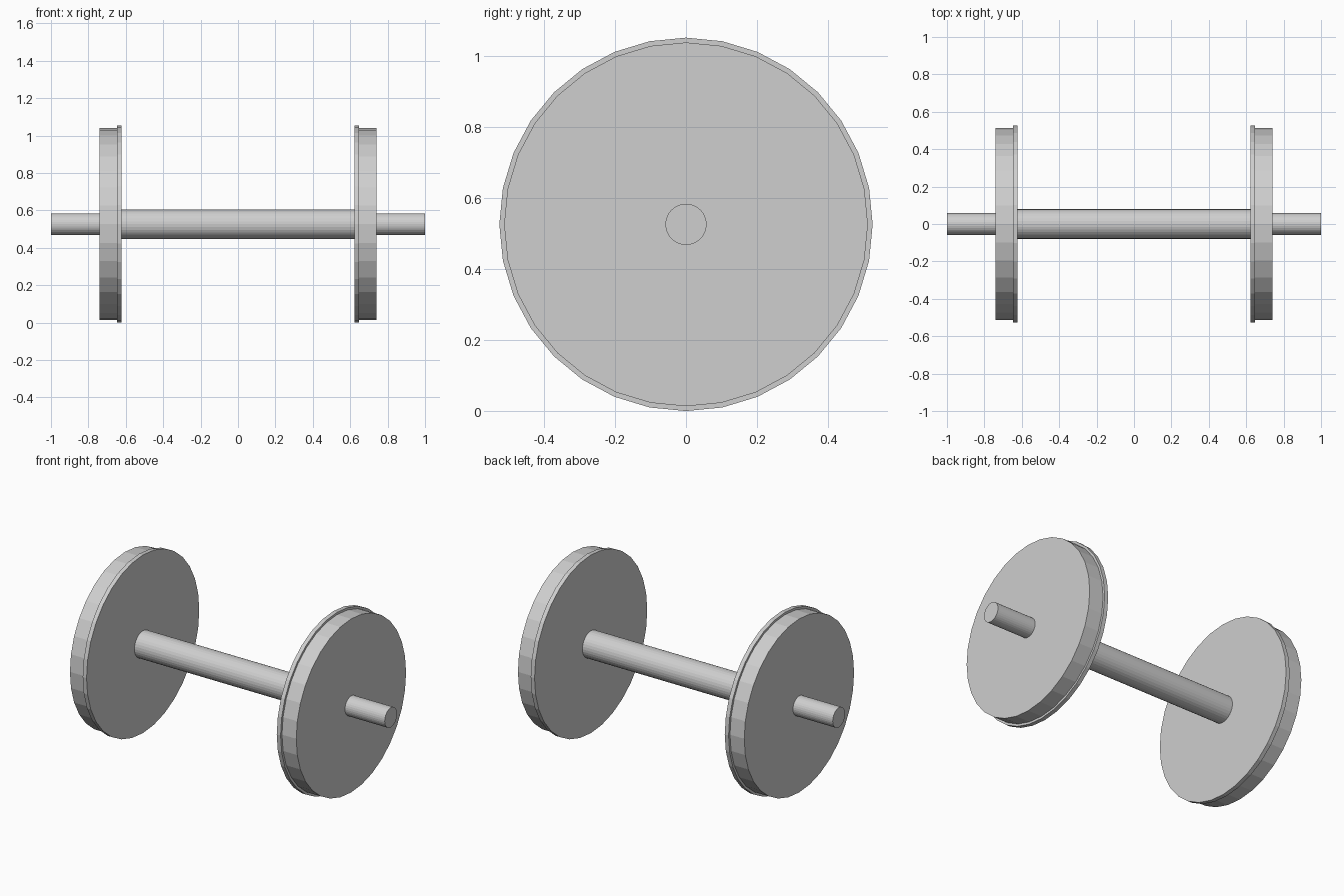
import bpy
import math

cube = bpy.data.objects.get("Cube")
if cube:
    bpy.data.objects.remove(cube, do_unlink=True)

SIDES = 32
CENTRE_Z = 0.5265

# Bare steel
steel = bpy.data.materials.new("grey_steel")
steel.use_nodes = True
steel.diffuse_color = (0.62, 0.62, 0.62, 1)
steel.node_tree.nodes["Principled BSDF"].inputs["Base Color"].default_value = (0.62, 0.62, 0.62, 1)


def lathe(name, profile):
    """Turn (x, radius) steps around the axle line, with flat end caps."""
    verts, faces = [], []
    for x, radius in profile:
        for i in range(SIDES):
            a = math.tau * i / SIDES
            verts.append((x, radius * math.sin(a), CENTRE_Z + radius * math.cos(a)))
    for ring in range(len(profile) - 1):
        for i in range(SIDES):
            j = (i + 1) % SIDES
            lo, hi = ring * SIDES, (ring + 1) * SIDES
            faces.append((lo + i, hi + i, hi + j, lo + j))
    last = (len(profile) - 1) * SIDES
    faces.append(tuple(range(SIDES)))
    faces.append(tuple(last + i for i in reversed(range(SIDES))))
    # Outward normals whichever way the profile runs
    if profile[0][0] < profile[-1][0]:
        faces = [f[::-1] for f in faces]
    mesh = bpy.data.meshes.new(name)
    mesh.from_pydata(verts, [], [f[::-1] for f in faces])
    mesh.update()
    mesh.materials.append(steel)
    obj = bpy.data.objects.new(name, mesh)
    bpy.context.collection.objects.link(obj)
    return obj


# Thick shaft between the wheels
lathe("axle_shaft", [(-0.63, 0.079), (0.63, 0.079)])

# Flanged wheel and narrow journal on each side
for side, s in (("left", 1), ("right", -1)):
    lathe(side + "_wheel", [(s * 0.622, 0.5265), (s * 0.647, 0.5265),
                            (s * 0.647, 0.513), (s * 0.74, 0.513)])
    lathe(side + "_journal", [(s * 0.73, 0.058), (s * 1.0, 0.058)])

# Make every surface face outward
import bmesh
for obj in bpy.context.collection.objects:
    if obj.type == "MESH" and obj.name.split("_")[0] in ("axle", "left", "right"):
        bm = bmesh.new()
        bm.from_mesh(obj.data)
        bmesh.ops.recalc_face_normals(bm, faces=bm.faces)
        bm.to_mesh(obj.data)
        bm.free()
